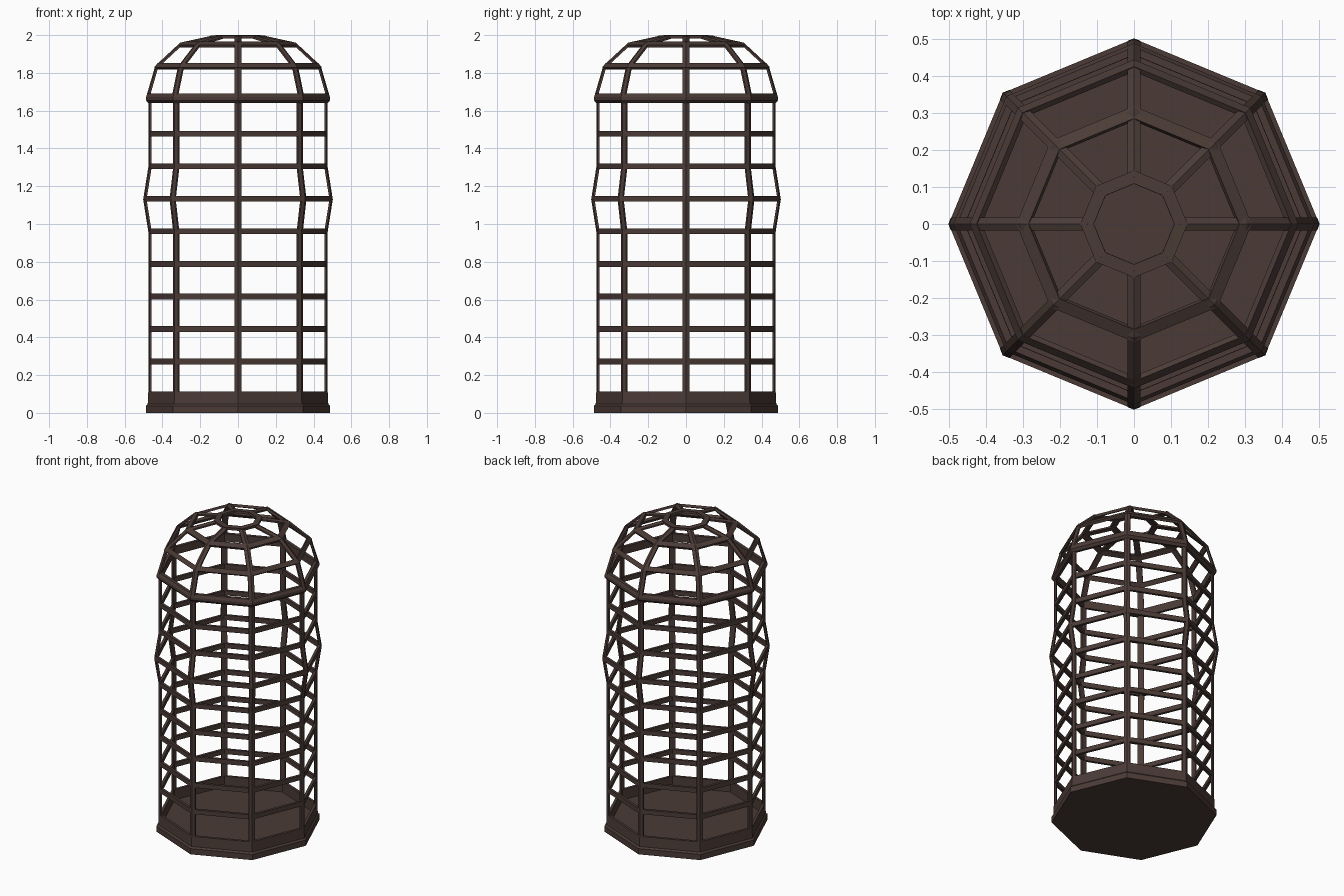
import bpy, bmesh, math
from mathutils import Vector

if "Cube" in bpy.data.objects:
    bpy.data.objects.remove(bpy.data.objects["Cube"])

N = 8
iron = bpy.data.materials.new("dark_brown_iron")
iron.diffuse_color = (0.070, 0.044, 0.037, 1)
iron.use_nodes = True
iron.node_tree.nodes["Principled BSDF"].inputs["Base Color"].default_value = iron.diffuse_color


def finish(bm, name):
    bmesh.ops.recalc_face_normals(bm, faces=bm.faces)
    me = bpy.data.meshes.new(name)
    bm.to_mesh(me)
    bm.free()
    me.materials.append(iron)
    ob = bpy.data.objects.new(name, me)
    bpy.context.collection.objects.link(ob)
    return ob


def ring(name, profile, closed=True):
    """Sweep an (r, z) profile round the octagon; open ones are capped."""
    bm = bmesh.new()
    loops = []
    for r, z in profile:
        loops.append([bm.verts.new((r * math.cos(i * math.tau / N),
                                    r * math.sin(i * math.tau / N), z)) for i in range(N)])
    pairs = list(zip(loops, loops[1:]))
    if closed:
        pairs.append((loops[-1], loops[0]))
    else:
        bm.faces.new(loops[0])
        bm.faces.new(loops[-1])
    for a, b in pairs:
        for i in range(N):
            j = (i + 1) % N
            bm.faces.new((a[i], a[j], b[j], b[i]))
    return finish(bm, name)


def band(name, r, z, along, width, depth):
    """Flat strip ring whose outer face is centred on (r, z) and runs along a slope."""
    p = Vector((r, z))
    t = Vector(along).normalized()
    n = Vector((t.y, -t.x))
    pts = [p - t * width / 2, p + t * width / 2,
           p + t * width / 2 - n * depth, p - t * width / 2 - n * depth]
    return ring(name, [tuple(q) for q in pts])


def bars(name, path, half=0.018, depth=0.018):
    """Eight angled strips on the octagon corners, following an (r, z) path."""
    bm = bmesh.new()
    fold = half * math.tan(math.pi / N)
    pts = [Vector(p) for p in path]
    for k in range(N):
        a = k * math.tau / N
        rad = Vector((math.cos(a), math.sin(a), 0))
        tan = Vector((-math.sin(a), math.cos(a), 0))
        prev = None
        for i, p in enumerate(pts):
            d = (pts[min(i + 1, len(pts) - 1)] - pts[max(i - 1, 0)]).normalized()
            n = rad * d.y + Vector((0, 0, -d.x))
            c = rad * p.x + Vector((0, 0, p.y))
            sec = [bm.verts.new(c + tan * s + n * o) for s, o in
                   ((0, 0), (half, -fold), (half, -depth), (-half, -depth), (-half, -fold))]
            if prev:
                for j in range(5):
                    m = (j + 1) % 5
                    bm.faces.new((prev[j], prev[m], sec[m], sec[j]))
            else:
                bm.faces.new(sec)
            prev = sec
        bm.faces.new(prev)
    return finish(bm, name)


# Base tray with a raised rim and sunken floor
ring("base_tray", [(0.488, 0), (0.488, 0.037), (0.478, 0.047), (0.475, 0.112),
                   (0.457, 0.112), (0.457, 0.045)], closed=False)

# Corner posts, bulging out at the waist
bars("corner_posts", [(0.475, 0.10), (0.475, 0.96), (0.502, 1.13), (0.475, 1.30), (0.475, 1.66)])

# Horizontal rails
for i in range(8):
    z = 0.272 + i * 0.1722
    band("rail_%d" % (i + 1), 0.501 if i == 5 else 0.474, z, (0, 1), 0.03, 0.018)

# Cornice ring where the dome starts
ring("cornice_ring", [(0.474, 1.64), (0.488, 1.655), (0.488, 1.672), (0.478, 1.69),
                      (0.457, 1.69), (0.457, 1.64)])

# Dome ribs and hoops
dome = [(0.487, 1.67), (0.438, 1.838), (0.306, 1.96), (0.125, 2.0)]
bars("dome_ribs", dome)
band("dome_hoop_lower", 0.435, 1.840, (-0.8, 1), 0.03, 0.018)
band("dome_hoop_upper", 0.302, 1.957, (-1, 0.5), 0.037, 0.016)
band("dome_crown_ring", 0.127, 1.999, (-1, 0.04), 0.036, 0.016)
